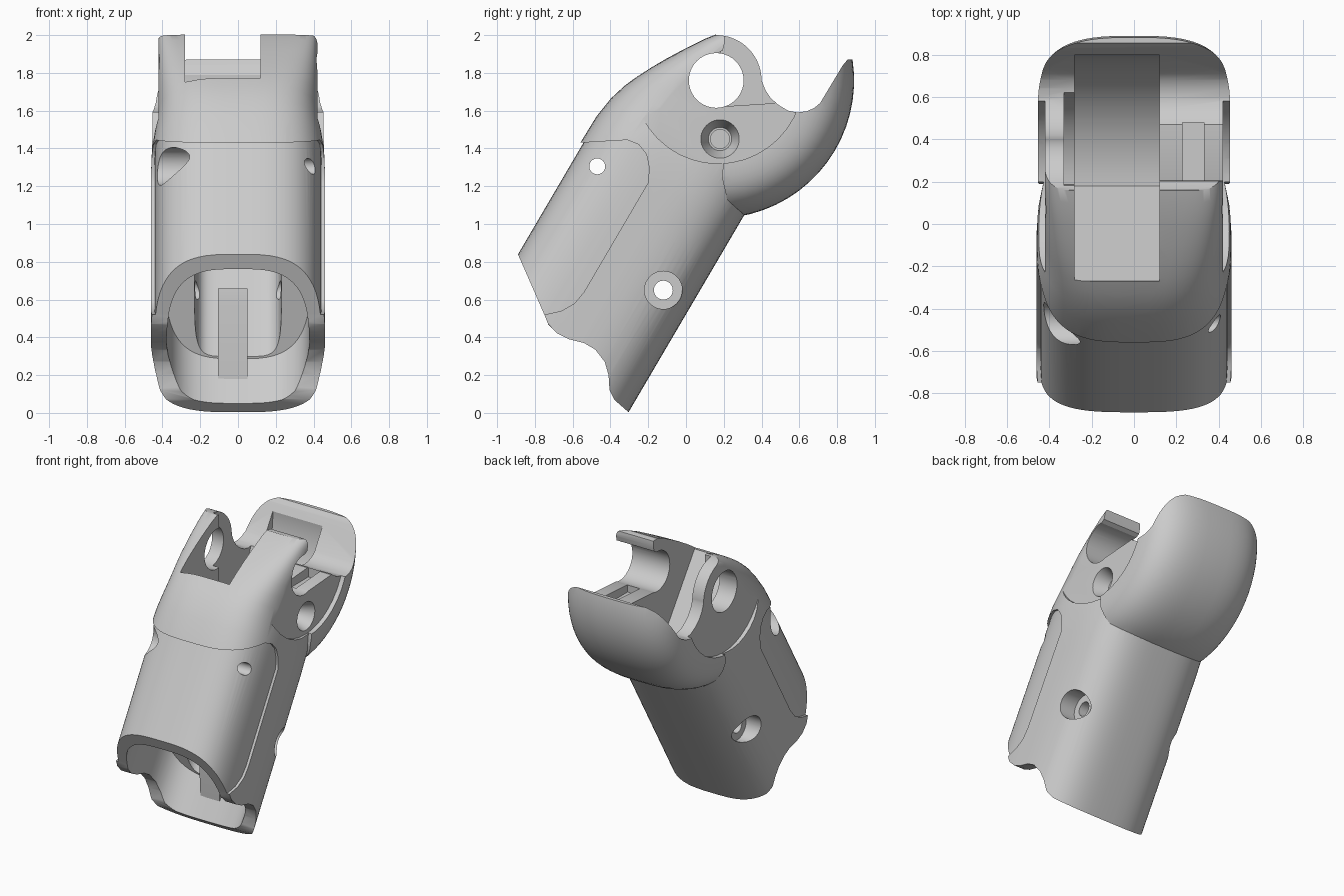
import bpy, bmesh
from math import cos, sin, pi, radians

if "Cube" in bpy.data.objects:
    bpy.data.objects.remove(bpy.data.objects["Cube"])

PIVOT = (0.16, 1.76)


def loft(name, rings):
    """Closed solid skinned through a list of equal-length rings."""
    bm = bmesh.new()
    vs = [[bm.verts.new(p) for p in ring] for ring in rings]
    n = len(rings[0])
    for a, b in zip(vs, vs[1:]):
        for i in range(n):
            j = (i + 1) % n
            bm.faces.new((a[i], a[j], b[j], b[i]))
    bm.faces.new(vs[0][::-1])
    bm.faces.new(vs[-1])
    bm.normal_update()
    if bm.calc_volume(signed=True) < 0:
        bmesh.ops.reverse_faces(bm, faces=bm.faces[:])
    me = bpy.data.meshes.new(name)
    bm.to_mesh(me)
    bm.free()
    ob = bpy.data.objects.new(name, me)
    bpy.context.collection.objects.link(ob)
    return ob


def prism(name, pts, x0=-1.0, x1=1.0):
    return loft(name, [[(x, y, z) for y, z in pts] for x in (x0, x1)])


def arc(c, r, a0, a1, n=24):
    return [(c[0] + r * cos(radians(a0 + (a1 - a0) * i / n)),
             c[1] + r * sin(radians(a0 + (a1 - a0) * i / n))) for i in range(n + 1)]


def rod(name, c, r, x0, x1, r2=None):
    ends = ((x0, r), (x1, r if r2 is None else r2))
    return loft(name, [[(x, y, z) for y, z in arc(c, q, 0, 360, 40)[:-1]] for x, q in ends])


def along(s, t):
    """Tilted handle frame: s runs up the axis, t runs from back to front."""
    return (-0.30 + 0.506 * s - 0.862 * t, 0.01 + 0.862 * s + 0.506 * t)


def section(s, w, t0, t1, n=3.2, slope=0.0, count=72):
    ring = []
    for i in range(count):
        a = 2 * pi * (i + .5) / count
        x = abs(cos(a)) ** (2 / n) * (1 if cos(a) > 0 else -1) * w
        t = (t0 + t1) / 2 + abs(sin(a)) ** (2 / n) * (1 if sin(a) > 0 else -1) * (t1 - t0) / 2
        ring.append((x, *along(s + slope * t, t)))
    return ring


def measure(me):
    """Volume and number of open edges."""
    bm = bmesh.new()
    bm.from_mesh(me)
    result = bm.calc_volume(signed=True), sum(not e.is_manifold for e in bm.edges)
    bm.free()
    return result


def boolean(ob, other, op='DIFFERENCE'):
    """Apply a boolean with the first solver that gives a sound solid."""
    bpy.context.view_layer.objects.active = ob
    start, before = ob.data.copy(), measure(ob.data)[0]
    for solver in ('MANIFOLD', 'EXACT'):
        m = ob.modifiers.new("cut", 'BOOLEAN')
        m.operation, m.solver, m.object = op, solver, other
        try:
            bpy.ops.object.modifier_apply(modifier=m.name)
        except RuntimeError:
            ob.modifiers.clear()
        vol, holes = measure(ob.data)
        grew = vol > before + 1e-7
        if vol > 1e-5 and abs(vol - before) > 1e-7 and grew == (op == 'UNION'):
            if holes == 0 or solver == 'EXACT':
                break
        ob.data = start.copy()
    else:
        raise RuntimeError("failed at " + other.name + str(measure(other.data)) + str(measure(start)))
    bpy.data.objects.remove(other, do_unlink=True)


# Handle tube and hood in one loft: (s, half width, front, squareness)
body = loft("finger_shell", [section(s, w, 0.0, tf, n) for s, w, tf, n in [
    (-0.2, .462, .943, 3.2), (1.0, .462, .943, 3.2), (1.11, .462, .943, 3.2),
    (1.26, .457, .940, 3.2), (1.38, .44, .922, 3.4), (1.47, .43, .895, 3.7),
    (1.55, .43, .861, 4.0), (1.63, .43, .82, 4.5), (1.71, .43, .775, 5.0),
    (1.80, .428, .72, 6.0), (1.90, .426, .655, 7.5), (1.97, .426, .60, 9.0),
    (2.1, .426, .45, 9.0)]])

# Round cup at the back, revolved about the pivot
prof = []
for i in range(33):
    a = pi * i / 32
    prof.append((-.455 * abs(cos(a)) ** (2 / 3) * (1 if cos(a) > 0 else -1),
                 .4 + .33 * abs(sin(a)) ** (2 / 3)))
cup = loft("cup", [[(x, y, z) for y, z in arc(PIVOT, r, 3, 363, 64)[:-1]] for x, r in prof])
boolean(cup, prism("cup_cutter", [(1.2, .9), (1.2, 2.1), (.35, 2.1), (.35, 1.6), (.22, 1.5),
                                  (.19, 1.25), (.22, 1.12), (.30, 1.0)]), 'INTERSECT')
boolean(body, cup, 'UNION')

# Side silhouette
tip = [(.855, 1.87), (.83, 1.84), (.71, 1.64)]
valley = [(.68, 1.615), (.64, 1.597), (.59, 1.59), (.54, 1.60), (.49, 1.63),
          (.45, 1.665), (.42, 1.71)]
mouth = [(-.75, .52), (-.73, .47), (-.68, .42), (-.62, .39), (-.54, .37), (-.48, .335),
         (-.43, .27), (-.41, .20), (-.405, .12), (-.38, .07), (-.30, 0)]
side = ([(1.2, 0), (1.2, 1.87)] + tip + valley + arc(PIVOT, .24, 0, 90)
        + [(.1, 2.2), (-1.2, 2.2), (-1.2, 1.55)] + mouth)
boolean(body, prism("side_cutter", side), 'INTERSECT')

# Recessed front cover: cut the area down to a slightly smaller tube
cover = prism("cover_cutter", [(-1.3, .52), (-.75, .52), (-.66, .54), (-.59, .58), (-.54, .64),
                               (-.20, 1.22), (-.195, 1.30), (-.21, 1.37), (-.25, 1.42),
                               (-.31, 1.445), (-.56, 1.43), (-1.3, 1.43)])
boolean(cover, loft("cover_core", [section(s, .443, .018, .929) for s in (-.3, 1.6)]))
boolean(body, cover)

# Flat discs on both flanks
for x0, x1 in ((.421, 1), (-1, -.421)):
    boolean(body, rod("flank_cutter", (.17, 1.77), .45, x0, x1))

# Wheel slot, its left step and the open hook on the right
boolean(body, prism("slot_cutter", [(.18, 1.12)] + arc(PIVOT, .64, -86, 4, 30)
                    + [(.78, 2.3), (-.27, 2.3), (-.27, 1.76)], -.28, .12))
boolean(body, prism("step_cutter", [(.18, 1.76)] + arc(PIVOT, .49, -87, 87, 30), -.33, -.2))
boolean(body, prism("hook_cutter", [(.16, 1.62), (.47, 1.64), (.47, 2.2), (.19, 2.2), (.205, 1.96),
                                    (.195, 1.92), (.16, 1.90)], .11, 1))
boolean(body, prism("notch_cutter", [(.2, 1.57), (.48, 1.57), (.48, 1.8), (.2, 1.8)], .23, .33))
boolean(body, rod("axle_cutter", PIVOT, .145, -1, 1))

# Hollow mouth: wide knuckle pocket, then a narrow channel
boolean(body, loft("pocket_cutter", [section(-.3, .37, .07, .86),
                                     section(.22, .385, .07, .86, slope=.85)]))
boolean(body, loft("channel_cutter", [section(s, .23, .08, .855, 6) for s in (.1, 1.0)]))

# Central fin on the back wall
fin = prism("fin", [along(.11, .04), along(.56, .04), along(.56, .33), along(.5, .30)], -.105, .05)
boolean(body, fin, 'UNION')

# Pin holes, counterbores and the blind screw seat
boolean(body, rod("pin_cutter", (-.12, .65), .05, -1, 1))
for x0, x1 in ((.33, 1), (-1, -.33)):
    boolean(body, rod("bore_cutter", (-.12, .65), .10, x0, x1))
boolean(body, rod("small_pin_cutter", (-.47, 1.305), .042, -1, 1))
boolean(body, rod("small_bore_cutter", (-.47, 1.305), .10, -1, -.25))
boolean(body, rod("screw_seat_cutter", (.18, 1.45), .062, .32, .43, .105))
boolean(body, rod("screw_hole_cutter", (.18, 1.45), .05, .2, .4))

# Smooth shading with crisp edges
bpy.ops.object.select_all(action='DESELECT')
body.select_set(True)
bpy.context.view_layer.objects.active = body
bpy.ops.object.shade_smooth_by_angle(angle=radians(28))
